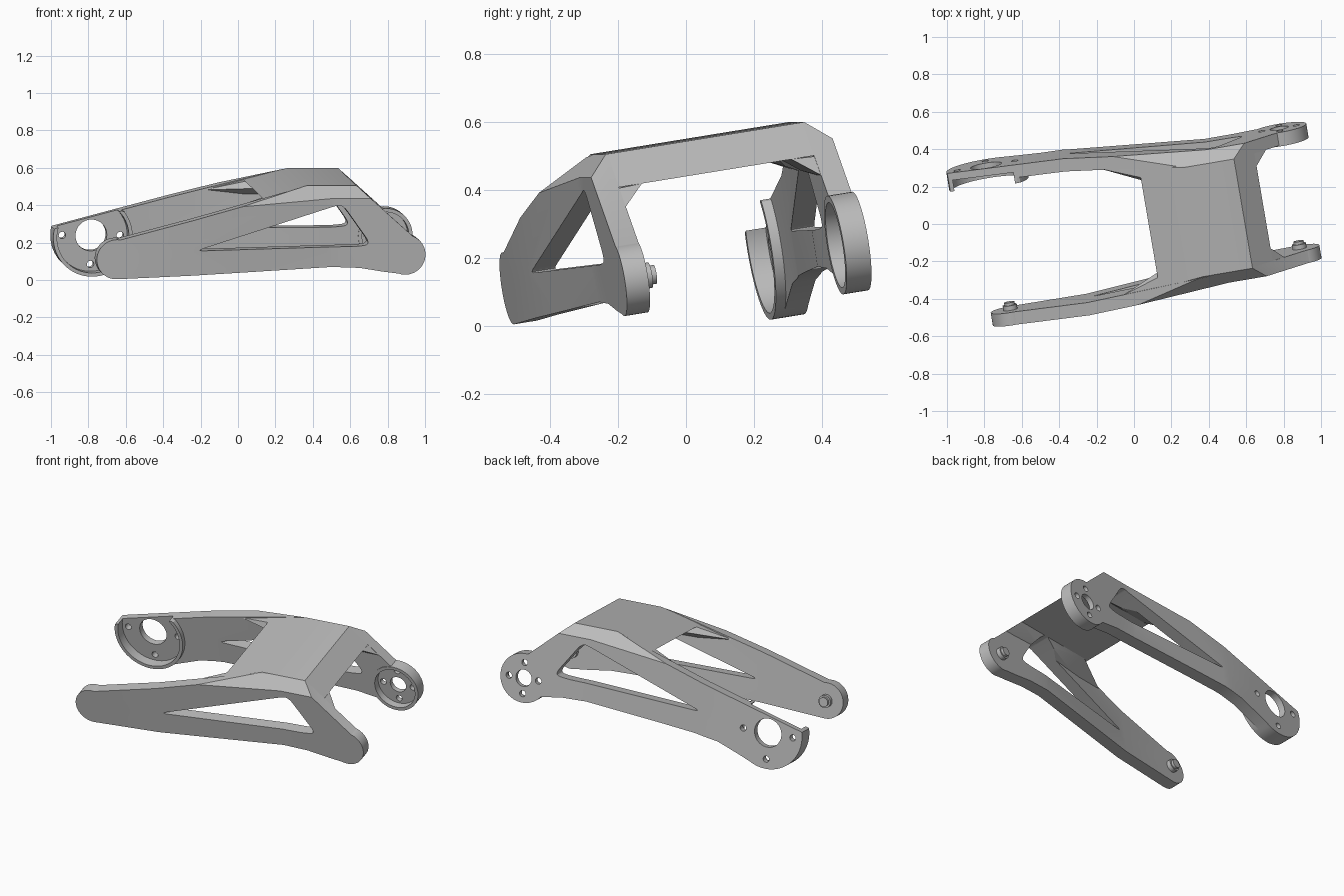
import bpy, bmesh
from math import cos, sin, pi
from mathutils import Matrix, Vector

if "Cube" in bpy.data.objects:
    bpy.data.objects.remove(bpy.data.objects["Cube"])

grey = bpy.data.materials.new("satin grey")
grey.use_nodes = True
grey.diffuse_color = (0.5, 0.5, 0.5, 1)
grey.node_tree.nodes["Principled BSDF"].inputs["Base Color"].default_value = (0.5, 0.5, 0.5, 1)

# Bracket frame: u along the arms, v across the bridge, w up out of the bridge
U = Vector((0.986, 0.168, 0)).normalized()
W = U.cross(Vector((-0.166, 0.973, 0.158))).normalized()
V = W.cross(U)
FRAME = Matrix((U, V, W)).transposed().to_4x4()
FRAME.translation = V * 0.0445

THICK = 0.07
JOG = (-0.315, 0.45)          # arms flare outwards between these
LEFT, RIGHT = (-0.728, 0.173), (0.851, 0.187)   # joint centres (u, w)


def half_width(u):
    t = min(max((u - JOG[0]) / (JOG[1] - JOG[0]), 0), 1)
    return 0.43 - 0.065 * t


def top_line(u):
    return 0.317 + 0.268 * (u + 0.566)


def new_object(name, bm):
    bmesh.ops.recalc_face_normals(bm, faces=bm.faces)
    mesh = bpy.data.meshes.new(name)
    bm.to_mesh(mesh)
    bm.free()
    mesh.materials.append(grey)
    ob = bpy.data.objects.new(name, mesh)
    bpy.context.collection.objects.link(ob)
    return ob


def prism(name, pts, v0, v1):
    bm = bmesh.new()
    face = bm.faces.new([bm.verts.new((u, v0, w)) for u, w in pts])
    side = bmesh.ops.extrude_face_region(bm, geom=[face])["geom"]
    moved = [g for g in side if isinstance(g, bmesh.types.BMVert)]
    bmesh.ops.translate(bm, verts=moved, vec=(0, v1 - v0, 0))
    return new_object(name, bm)


def hull(name, pts):
    bm = bmesh.new()
    for p in pts:
        bm.verts.new(p)
    bmesh.ops.convex_hull(bm, input=bm.verts[:])
    return new_object(name, bm)


def circle(centre, r, n=48):
    return [(centre[0] + r * cos(2 * pi * i / n), centre[1] + r * sin(2 * pi * i / n))
            for i in range(n)]


def rounded(pts, radius, n=6):
    out = []
    for i, p in enumerate(pts):
        p = Vector(p)
        a, b = Vector(pts[i - 1]) - p, Vector(pts[(i + 1) % len(pts)]) - p
        a, b = [p + d.normalized() * min(radius, d.length * 0.45) for d in (a, b)]
        for k in range(n + 1):
            t = k / n
            out.append(tuple(a * (1 - t) ** 2 + p * 2 * t * (1 - t) + b * t * t))
    return out


def boolean(ob, tool, operation="DIFFERENCE"):
    mod = ob.modifiers.new("cut", "BOOLEAN")
    mod.object, mod.operation, mod.solver = tool, operation, "EXACT"
    bpy.context.view_layer.update()
    graph = bpy.context.evaluated_depsgraph_get()
    mesh = bpy.data.meshes.new_from_object(ob.evaluated_get(graph))
    ob.modifiers.clear()
    ob.data = mesh
    bpy.data.objects.remove(tool)


def bend(ob, side):
    # Turn depth-from-outside into v, following the flare of the arms
    bm = bmesh.new()
    bm.from_mesh(ob.data)
    bmesh.ops.triangulate(bm, faces=bm.faces[:])
    for u in JOG:
        bmesh.ops.bisect_plane(bm, geom=bm.verts[:] + bm.edges[:] + bm.faces[:],
                               plane_co=(u, 0, 0), plane_no=(1, 0, 0), dist=1e-5)
    for vert in bm.verts:
        vert.co.y = side * (half_width(vert.co.x) - vert.co.y)
    bmesh.ops.recalc_face_normals(bm, faces=bm.faces)
    bm.to_mesh(ob.data)
    bm.free()


def finish(ob):
    ob.data.transform(FRAME)
    bpy.ops.object.select_all(action="DESELECT")
    ob.select_set(True)
    bpy.context.view_layer.objects.active = ob
    bpy.ops.object.shade_smooth_by_angle(angle=0.4)


WINDOW = rounded([(-0.30, 0.218), (0.59, 0.233), (0.66, 0.245), (0.50, 0.462), (0.43, 0.442)], 0.05)
TOP = [(0.93, 0.25), (0.585, 0.552), (0.315, 0.552), (-0.755, top_line(-0.755))]
BELLY = [(-0.063, 0.097), (0.45, 0.122), (0.602, 0.117), (0.735, 0.096)]


def cut_window(ob):
    boolean(ob, prism("window_cutter", WINDOW, -1, 1))


def chamfer(ob, side):
    # Slanted shoulder where the arm meets the bridge
    pts = [(u, side * v, w) for u in (-0.3, 1.1)
           for v, w in ((0.495, 0.375), (0.235, 0.611), (0.495, 0.611))]
    boolean(ob, hull("chamfer_cutter", pts))


# Front arm: plain rounded ends
front = prism("front_arm", [(-0.72, 0.066)] + BELLY + [(0.84, 0.083)] + TOP, 0, THICK)
for centre in (LEFT, RIGHT):
    boolean(front, prism("end", circle(centre, 0.107), 0, THICK), "UNION")
cut_window(front)
bend(front, -1)
chamfer(front, -1)
finish(front)

# Back arm: shallow cups with bolt holes at both ends
back = prism("back_arm", [(-0.64, -0.022), (-0.56, 0.01), (-0.42, 0.062), (-0.27, 0.085)]
             + BELLY + [(0.79, 0.06)] + TOP, 0, THICK)
cup = [(u, min(w, top_line(u))) for u, w in circle(LEFT, 0.215, 64)]
boolean(back, prism("large_cup", cup, 0, 0.1), "UNION")
boolean(back, prism("small_cup", circle(RIGHT, 0.147), 0, 0.075), "UNION")
boolean(back, prism("large_recess", circle(LEFT, 0.195, 64), 0.04, 0.3))
boolean(back, prism("small_recess", circle(RIGHT, 0.127), 0.03, 0.3))
for centre, bore, reach, spokes in ((LEFT, 0.085, 0.157, (0, 2, 3)), (RIGHT, 0.05, 0.093, range(4))):
    boolean(back, prism("bore", circle(centre, bore), -0.1, 0.2))
    for k in spokes:
        spot = (centre[0] + reach * cos(k * pi / 2), centre[1] + reach * sin(k * pi / 2))
        boolean(back, prism("bolt_hole", circle(spot, 0.019, 20), -0.1, 0.2))
cut_window(back)
bend(back, 1)
chamfer(back, 1)
finish(back)

# Bridge plate joining the arms
profile = [(0.077, 0.485, 0.335), (0.315, 0.552, 0.30), (0.585, 0.552, 0.30),
           (0.698, 0.453, 0.30), (0.14, 0.453, 0.33)]
finish(hull("bridge", [(u, s * v, w) for u, w, v in profile for s in (-1, 1)]))

# Gussets under the bridge corners
corner = [(-0.13, 0.35, 0.425), (0.077, 0.275, 0.483), (0.077, 0.345, 0.483), (0.077, 0.34, 0.40),
          (0.14, 0.226, 0.453), (0.698, 0.226, 0.453), (0.77, 0.303, 0.388), (0.698, 0.303, 0.45)]
for side, name in ((-1, "front_gusset"), (1, "back_gusset")):
    gusset = hull(name, [(u, side * v, w) for u, v, w in corner])
    cut_window(gusset)
    finish(gusset)

# Pivot pins on the inside of the front arm
for centre, name in ((LEFT, "left_pin"), (RIGHT, "right_pin")):
    v = THICK - half_width(centre[0])
    pin = prism(name, circle(centre, 0.038, 32), v - 0.01, v + 0.025)
    boolean(pin, prism("pin_tip", circle(centre, 0.028, 32), v, v + 0.04), "UNION")
    finish(pin)
